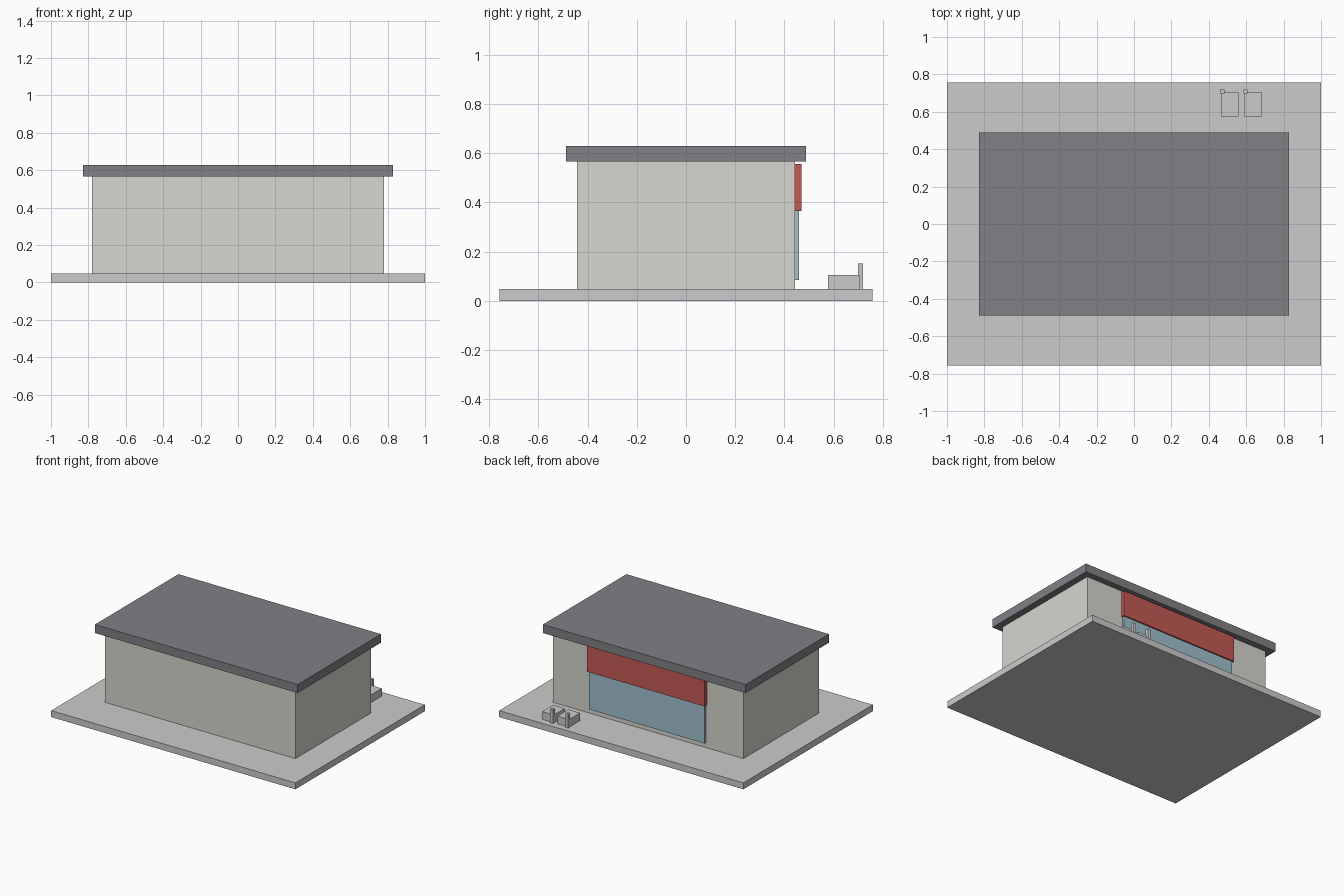
import bpy

if "Cube" in bpy.data.objects:
    bpy.data.objects.remove(bpy.data.objects["Cube"])


def material(name, rgb):
    m = bpy.data.materials.new(name)
    m.diffuse_color = (*rgb, 1)
    m.use_nodes = True
    m.node_tree.nodes["Principled BSDF"].inputs["Base Color"].default_value = m.diffuse_color
    return m


def box(name, x, y, z, mat=None):
    """Axis-aligned box from (min, max) ranges."""
    bpy.ops.mesh.primitive_cube_add(size=1, location=[sum(r) / 2 for r in (x, y, z)])
    ob = bpy.context.object
    ob.name = name
    ob.scale = [r[1] - r[0] for r in (x, y, z)]
    bpy.ops.object.transform_apply(location=False, rotation=False, scale=True)
    if mat:
        ob.data.materials.append(mat)
    return ob


wall = material("wall_plaster", (0.68, 0.67, 0.62))
roof = material("roof_grey", (0.22, 0.22, 0.24))
red = material("sign_red", (0.55, 0.10, 0.09))
glass = material("glass_blue", (0.35, 0.53, 0.62))

SLAB_TOP = 0.048

# Building shell
box("base_slab", (-1, 1), (-0.757, 0.757), (0, SLAB_TOP))
box("walls", (-0.78, 0.78), (-0.442, 0.442), (SLAB_TOP, 0.565), wall)
box("flat_roof", (-0.83, 0.83), (-0.488, 0.488), (0.565, 0.628), roof)

# Shopfront
box("shop_window", (-0.473, 0.473), (0.438, 0.46), (0.085, 0.365), glass)
box("sign_band", (-0.482, 0.482), (0.438, 0.47), (0.365, 0.555), red)

# Row of low carts, each with an upright post
for i in range(2):
    cx = 0.512 + i * 0.125
    box(f"cart_body_{i + 1}", (cx - 0.048, cx + 0.048), (0.576, 0.704), (SLAB_TOP, 0.105))
    box(f"cart_post_{i + 1}", (cx - 0.051, cx - 0.029), (0.698, 0.72), (SLAB_TOP, 0.152))
